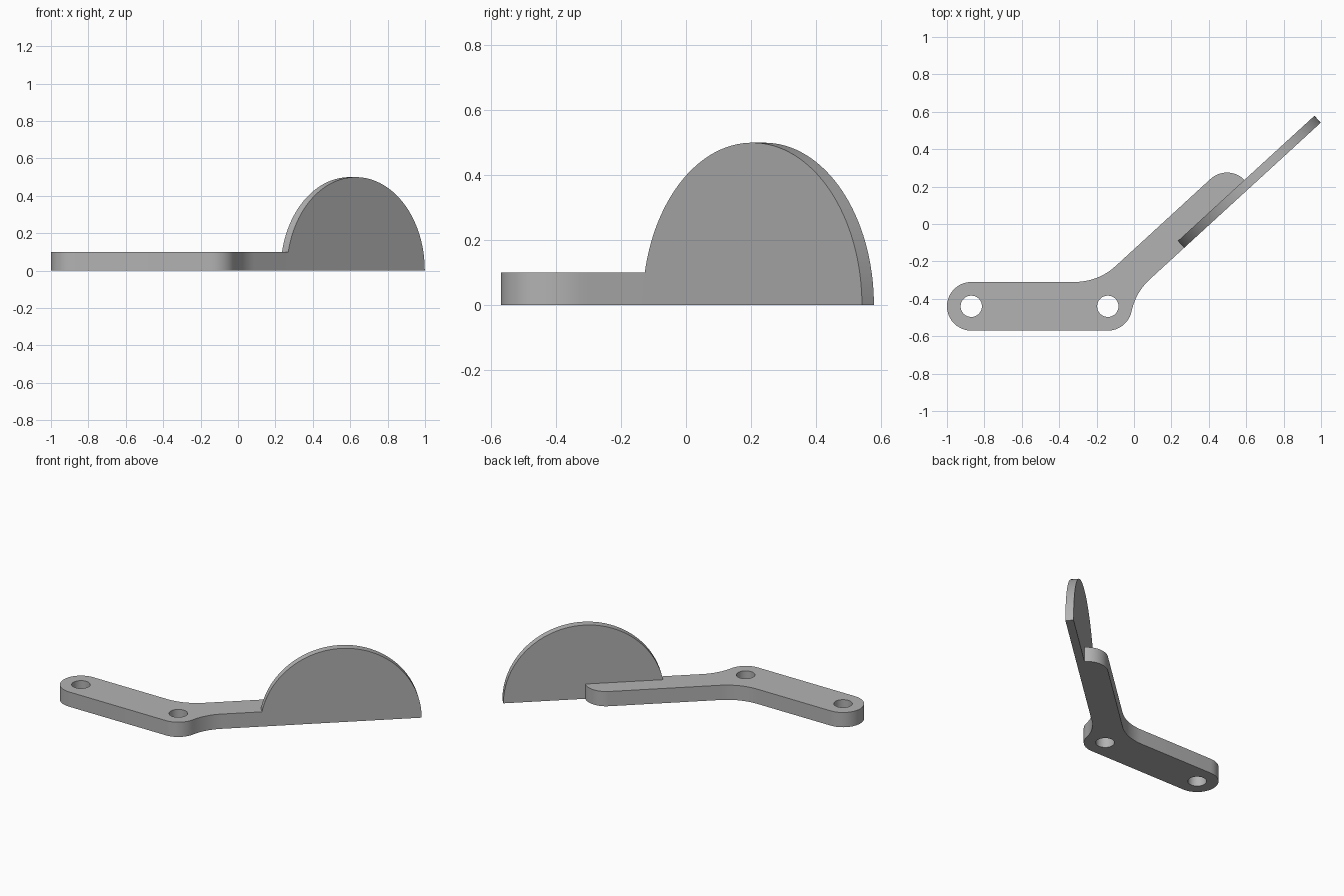
import bpy
from math import sin, cos, radians, pi
from mathutils import Vector, Matrix

if "Cube" in bpy.data.objects:
    bpy.data.objects.remove(bpy.data.objects["Cube"], do_unlink=True)

grey = bpy.data.materials.new("plain grey")
grey.use_nodes = True
grey.diffuse_color = (0.45, 0.45, 0.45, 1)
grey.node_tree.nodes["Principled BSDF"].inputs["Base Color"].default_value = grey.diffuse_color


def arc(centre, radius, start, end, steps=20):
    """Points on a circle between two angles in degrees."""
    angles = [radians(start + (end - start) * i / steps) for i in range(steps + 1)]
    return [Vector(centre) + radius * Vector((cos(a), sin(a))) for a in angles]


def blend(a, corner, b, steps=12):
    """Rounded inside corner running from a to b."""
    ts = [i / steps for i in range(steps + 1)]
    return [a * (1 - t) ** 2 + corner * 2 * t * (1 - t) + b * t * t for t in ts]


def plate(name, outlines, thickness, matrix):
    """Extruded flat shape; outlines after the first become holes."""
    curve = bpy.data.curves.new(name, "CURVE")
    curve.dimensions = "2D"
    curve.fill_mode = "BOTH"
    curve.extrude = thickness / 2
    for points in outlines:
        spline = curve.splines.new("POLY")
        spline.points.add(len(points) - 1)
        for target, p in zip(spline.points, points):
            target.co = (p.x, p.y, 0, 1)
        spline.use_cyclic_u = True
    obj = bpy.data.objects.new(name, curve)
    bpy.context.collection.objects.link(obj)
    bpy.ops.object.select_all(action="DESELECT")
    obj.select_set(True)
    bpy.context.view_layer.objects.active = obj
    bpy.ops.object.convert(target="MESH")
    obj = bpy.context.object
    bpy.ops.object.mode_set(mode="EDIT")
    bpy.ops.mesh.select_all(action="SELECT")
    bpy.ops.mesh.remove_doubles(threshold=0.0001)
    bpy.ops.mesh.normals_make_consistent(inside=False)
    bpy.ops.object.mode_set(mode="OBJECT")
    obj.matrix_world = matrix
    obj.data.materials.clear()
    obj.data.materials.append(grey)
    bpy.ops.object.shade_smooth_by_angle(angle=radians(30))
    return obj


# Shared layout: the arm leaves the bar at an angle, flush with the disc front
angle = 42.5
along = Vector((cos(radians(angle)), sin(radians(angle))))
across = Vector((-along.y, along.x))
disc_centre = Vector((0.63, 0.204))
disc_radius, disc_thickness, bar_height = 0.5, 0.05, 0.1
end_radius = 0.13
hole_centres = [(-0.87, -0.44), (-0.14, -0.44)]
tip_centre = (0.497, 0.145)

# Bracket outline, anticlockwise from the left rounded end
outline = arc(hole_centres[0], end_radius, 90, 270)
outline += arc(hole_centres[1], end_radius, -90, -12, 12)
front_corner = Vector((0.009, -0.365))
outline += blend(outline[-1], front_corner, front_corner + along * 0.104)[1:]
disc_start = disc_centre - along * (disc_radius - 0.02)
outline += [disc_start, disc_start + across * 0.025]
tip = arc(tip_centre, end_radius, 43, angle + 90)
outline += [tip[0] - across * 0.025] + tip
back_corner = Vector((-0.191, -0.31))
outline += blend(back_corner + along * 0.13, back_corner, back_corner - Vector((0.13, 0)))

holes = [arc(c, 0.057, 0, 350, 35) for c in hole_centres]
plate("bracket_arm", [outline] + holes, bar_height,
      Matrix.Translation((0, 0, bar_height / 2)))

# Upright half disc
middle = disc_centre + across * disc_thickness / 2
plate("half_disc", [arc((0, 0), disc_radius, 0, 180, 64)], disc_thickness,
      Matrix.Translation((middle.x, middle.y, 0))
      @ Matrix.Rotation(radians(angle), 4, "Z")
      @ Matrix.Rotation(pi / 2, 4, "X"))
